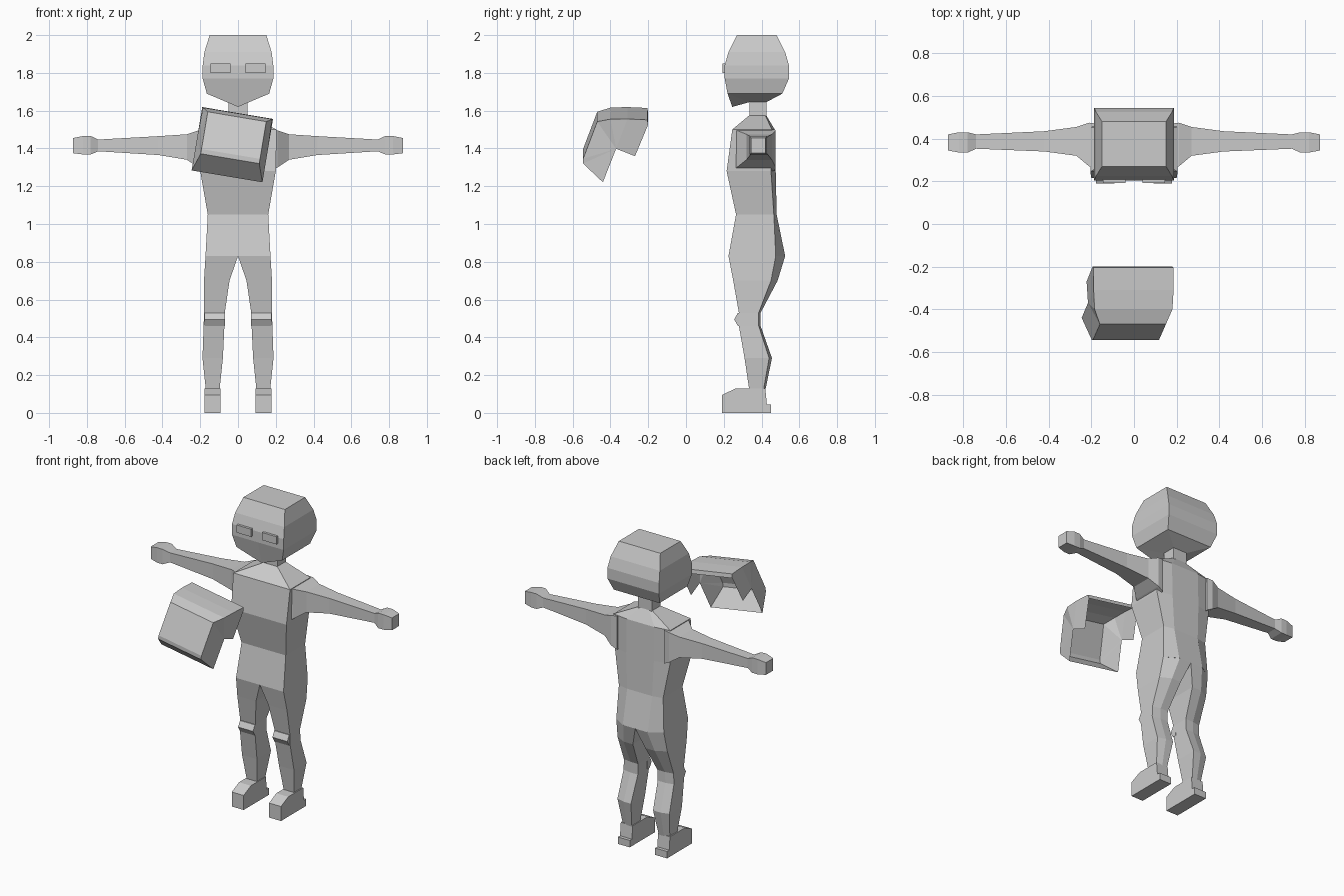
import bpy, bmesh, math

if "Cube" in bpy.data.objects:
    bpy.data.objects.remove(bpy.data.objects["Cube"])

grey = bpy.data.materials.new("plain_grey")
grey.diffuse_color = (0.6, 0.6, 0.6, 1)
grey.use_nodes = True
grey.node_tree.nodes["Principled BSDF"].inputs["Base Color"].default_value = grey.diffuse_color


def make(name, verts, faces):
    me = bpy.data.meshes.new(name)
    bm = bmesh.new()
    vs = [bm.verts.new(v) for v in verts]
    for f in faces:
        bm.faces.new([vs[i] for i in f])
    bmesh.ops.recalc_face_normals(bm, faces=bm.faces)
    bm.to_mesh(me)
    bm.free()
    me.materials.append(grey)
    ob = bpy.data.objects.new(name, me)
    bpy.context.collection.objects.link(ob)
    return ob


def loft(name, rings):
    """Skin a list of equal-length rings and cap both ends."""
    n, m = len(rings[0]), len(rings)
    faces = [(r * n + i, r * n + (i + 1) % n, (r + 1) * n + (i + 1) % n, (r + 1) * n + i)
             for r in range(m - 1) for i in range(n)]
    faces += [tuple(range(n)), tuple((m - 1) * n + i for i in range(n))]
    return make(name, [p for ring in rings for p in ring], faces)


def box(name, x0, x1, y0, y1, z0, z1):
    return loft(name, [[(x0, y0, z), (x1, y0, z), (x1, y1, z), (x0, y1, z)] for z in (z0, z1)])


# Head: half width, front y, back y, height, and chin drop in the middle
head = []
for w, yf, yb, z, drop, pull in [
        (.15, .27, .48, 2.0, 0, 0), (.178, .225, .525, 1.91, 0, 0),
        (.187, .205, .545, 1.84, 0, 0), (.187, .205, .545, 1.77, 0, 0),
        (.165, .22, .51, 1.69, .07, .025), (.05, .335, .425, 1.645, 0, 0)]:
    head.append([(-w, yf, z), (0, yf + pull, z - drop), (w, yf, z),
                 (w, yb, z), (0, yb, z), (-w, yb, z)])
loft("head", head)
box("neck", -.05, .05, .335, .425, 1.55, 1.66)

# Torso: height, half width, front y, side-back y, back y, back half width
torso = []
for z, w, yf, ys, yb, wb in [
        (1.575, .05, .335, .42, .425, .03), (1.50, .205, .245, .455, .47, .10),
        (1.28, .20, .215, .45, .475, .10), (1.05, .16, .265, .465, .48, .09),
        (.83, .172, .225, .475, .525, .09)]:
    torso.append([(-w, yf, z), (w, yf, z), (w, ys, z), (wb, yb, z), (-wb, yb, z), (-w, ys, z)])
loft("torso", torso)

# Arm sections: x, y range, z range
ARM = [(.17, .25, .47, 1.28, 1.50), (.21, .27, .475, 1.30, 1.495), (.27, .32, .455, 1.34, 1.475),
       (.42, .34, .435, 1.365, 1.465), (.74, .353, .42, 1.385, 1.447),
       (.78, .335, .43, 1.368, 1.466), (.82, .335, .43, 1.368, 1.466), (.873, .345, .42, 1.375, 1.455)]
# Leg sections: z, inner x, outer x, front y, side-back y, back y
LEG = [(.83, 0, .172, .225, .475, .525), (.70, .045, .18, .25, .45, .485),
       (.53, .07, .18, .28, .385, .395), (.46, .072, .182, .28, .385, .395),
       (.29, .08, .188, .31, .44, .455), (.12, .098, .17, .335, .41, .42)]
# Foot outline from the side: y, z
FOOT = [(.19, 0), (.19, .095), (.265, .13), (.42, .13), (.428, .045), (.45, .045), (.45, 0)]
# Knee pad outline from the side: y, z
KNEE = [(.30, .53), (.275, .53), (.255, .495), (.275, .46), (.30, .46)]

for s, side in ((-1, "right"), (1, "left")):
    loft(side + "_arm", [[(s * x, y0, z0), (s * x, y1, z0), (s * x, y1, z1), (s * x, y0, z1)]
                         for x, y0, y1, z0, z1 in ARM])
    loft(side + "_leg", [[(s * a, yf, z), (s * b, yf, z), (s * b, ys, z),
                          (s * (a + b) / 2, yb, z), (s * a, yb, z)]
                         for z, a, b, yf, ys, yb in LEG])
    loft(side + "_foot", [[(s * x, y, z) for y, z in FOOT] for x in (.092, .178)])
    loft(side + "_knee_pad", [[(s * x, y, z) for y, z in KNEE] for x in (.07, .178)])
    a, b = sorted((s * .04, s * .145))
    box(side + "_eye", a, b, .192, .215, 1.80, 1.85)

# Floating hair cap: open shell, tilted sideways, (half width, y, z) along the outline
CAP = [(.19, -.20, 1.56), (.19, -.205, 1.585), (.19, -.31, 1.59), (.185, -.40, 1.588),
       (.157, -.47, 1.57), (.157, -.545, 1.37), (.157, -.545, 1.345), (.19, -.44, 1.25)]
FLAP = [(.19, -.37, 1.43), (.19, -.27, 1.39)]
tilt, cx, cz = math.radians(9.5), -.03, 1.42
c, t = math.cos(tilt), math.sin(tilt)
pts = CAP + FLAP
verts = [(cx + s * w * c + (z - cz) * t, y, cz - s * w * t + (z - cz) * c)
         for s in (-1, 1) for w, y, z in pts]
n, k = len(pts), len(CAP)
faces = [(i, i + 1, n + i + 1, n + i) for i in range(k - 1)]
for o in (0, n):
    faces += [(o + k, o + i, o + i + 1) for i in range(k - 1)]
    faces.append((o + k, o + k + 1, o))
make("hair_cap", verts, faces)
